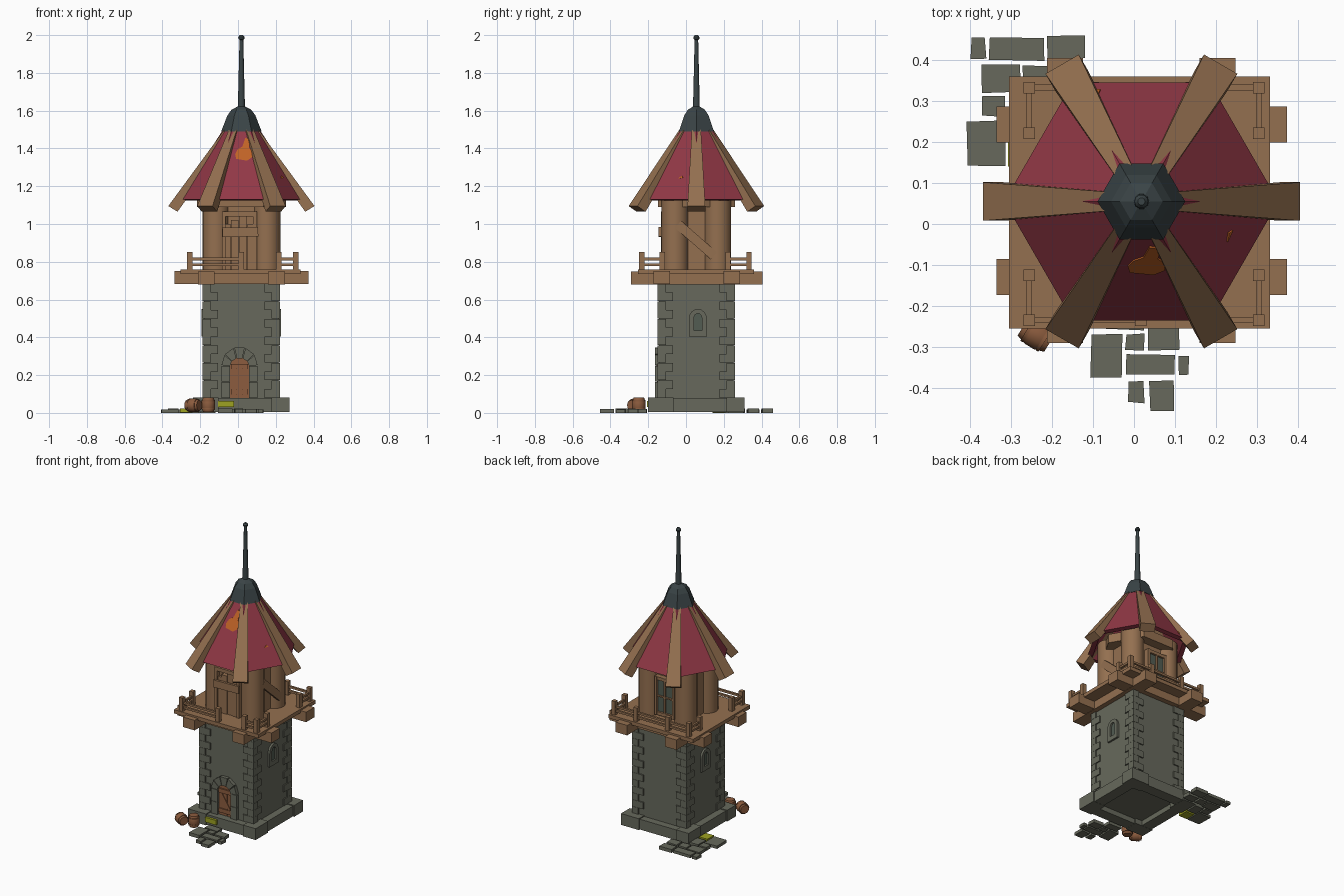
import bpy, bmesh, math, random
from mathutils import Matrix, Vector

if "Cube" in bpy.data.objects:
    bpy.data.objects.remove(bpy.data.objects["Cube"])

random.seed(4)
CX, CY = 0.018, 0.055          # tower axis


def mat(name, r, g, b):
    m = bpy.data.materials.new(name)
    m.diffuse_color = [((c / 255 + 0.055) / 1.055) ** 2.4 for c in (r, g, b)] + [1]
    m.use_nodes = True
    m.node_tree.nodes["Principled BSDF"].inputs["Base Color"].default_value = m.diffuse_color
    return m


STONE = mat("grey stone", 103, 105, 92)
WOOD = mat("light wood", 148, 112, 80)
PLANK = mat("dark wood", 140, 92, 62)
RED = mat("red roof", 146, 56, 70)
IRON = mat("dark iron", 58, 68, 70)
ORANGE = mat("orange patch", 192, 98, 38)
MOSS = mat("yellow moss", 158, 162, 34)
GLASS = mat("window glass", 82, 92, 82)


def loft(bm, *loops, closed=True):
    """Skin a row of equal-length point loops, capping both ends."""
    rings = [[bm.verts.new(p) for p in lp] for lp in loops]
    n = len(rings[0])
    for a, b in zip(rings, rings[1:]):
        for i in range(n):
            bm.faces.new((a[i], a[(i + 1) % n], b[(i + 1) % n], b[i]))
    if closed:
        bm.faces.new(rings[0][::-1])
        bm.faces.new(rings[-1])


def box(bm, x0, x1, y0, y1, z0, z1, M=Matrix()):
    q = [(x0, y0), (x1, y0), (x1, y1), (x0, y1)]
    loft(bm, *[[M @ Vector((x, y, z)) for x, y in q] for z in (z0, z1)])


def lathe(bm, prof, n, M, closed=True):
    loft(bm, *[[M @ Vector((r * math.cos(math.tau * i / n), r * math.sin(math.tau * i / n), z))
                for i in range(n)] for r, z in prof], closed=closed)


def plate(bm, pts, M, depth):
    """Extrude a local XZ outline outward along local -y."""
    loft(bm, *[[M @ Vector((x, y, z)) for x, z in pts] for y in (0, -depth)])


def done(name, bm, m, smooth=False):
    bmesh.ops.recalc_face_normals(bm, faces=bm.faces)
    me = bpy.data.meshes.new(name)
    bm.to_mesh(me)
    bm.free()
    me.materials.append(m)
    ob = bpy.data.objects.new(name, me)
    bpy.context.collection.objects.link(ob)
    if smooth:
        bpy.ops.object.select_all(action='DESELECT')
        ob.select_set(True)
        bpy.context.view_layer.objects.active = ob
        bpy.ops.object.shade_smooth_by_angle(angle=math.radians(40))
    return ob


T = Matrix.Translation
AXIS = T((CX, CY, 0))


def side(k):
    """Frame of a wall: k = 0 front, 1 right, 2 back, 3 left; local -y points out."""
    return AXIS @ Matrix.Rotation(k * math.pi / 2, 4, 'Z')


def arch(w, z0, zs, rise, n=8):
    return [(-w, z0), (w, z0)] + [(w * math.cos(math.pi * i / n), zs + rise * math.sin(math.pi * i / n))
                                  for i in range(n + 1)]


# plinth: open frame with corner blocks
bm = bmesh.new()
for k in range(4):
    box(bm, -0.18, 0.18, -0.246, -0.17, 0.006, 0.076, side(k))
    box(bm, -0.255, -0.12, -0.255, -0.16, 0.005, 0.082, side(k))
    box(bm, 0.16, 0.255, -0.255, -0.12, 0.005, 0.082, side(k))
done("plinth", bm, STONE)

# tower wall
bm = bmesh.new()
box(bm, -0.197, 0.197, -0.197, 0.197, 0.04, 0.69, AXIS)
done("tower_wall", bm, STONE)

# corner stones, long and short in turn
bm = bmesh.new()
for k in range(4):
    for i in range(13):
        w, d = (0.082, 0.045) if i % 2 else (0.045, 0.082)
        z = 0.08 + i * 0.0465
        box(bm, -0.205, -0.205 + w, -0.205, -0.205 + d, z, z + 0.0455, side(k))
done("corner_stones", bm, STONE)

# door surround: jamb blocks and wedge stones
bm = bmesh.new()
DOOR = T((0.008, CY - 0.19, 0))
for s in (-1, 1):
    for z in (0.08, 0.165):
        plate(bm, [(s * 0.05, z), (s * 0.096, z), (s * 0.096, z + 0.083), (s * 0.05, z + 0.083)], DOOR, 0.028)
for i in range(5):
    a, b = math.pi * (i + 0.04) / 5, math.pi * (i + 0.96) / 5
    pts = [(r * math.cos(t), 0.25 + h * math.sin(t))
           for r, h, t in ((0.05, 0.04, a), (0.096, 0.1, a), (0.096, 0.1, b), (0.05, 0.04, b))]
    plate(bm, pts, DOOR, 0.03)
done("door_surround", bm, STONE)

# door with bars and brace
bm = bmesh.new()
plate(bm, arch(0.05, 0.08, 0.25, 0.042), DOOR, 0.012)
for z in (0.098, 0.232):
    plate(bm, [(-0.045, z), (0.045, z), (0.045, z + 0.028), (-0.045, z + 0.028)], DOOR, 0.022)
plate(bm, [(-0.045, 0.215), (0.022, 0.126), (0.045, 0.126), (-0.022, 0.23)], DOOR, 0.018)
for x in (-0.045, -0.014, 0.017):
    plate(bm, [(x, 0.085), (x + 0.028, 0.085), (x + 0.028, 0.25), (x, 0.25)], DOOR, 0.015)
done("door", bm, PLANK)

# narrow windows on both sides
bm, gl = bmesh.new(), bmesh.new()
for k in (1, 3):
    M = side(k) @ T((0.008 if k == 1 else 0, -0.19, 0))
    o, n = arch(0.047, 0.405, 0.5, 0.05), arch(0.021, 0.435, 0.5, 0.027)
    for i in range(len(o)):
        j = (i + 1) % len(o)
        if (Vector(o[i]) - Vector(o[j])).length > 1e-5:
            plate(bm, [o[i], o[j], n[j], n[i]], M, 0.02)
    plate(gl, n, M, 0.009)
done("side_window_frames", bm, STONE)
done("side_window_glass", gl, GLASS)

# balcony beams and deck
bm = bmesh.new()
for y in (-0.129, 0.243):
    box(bm, -0.335, 0.374, y - 0.044, y + 0.044, 0.682, 0.75)
for x in (-0.168, 0.204):
    box(bm, x - 0.044, x + 0.044, -0.29, 0.405, 0.68, 0.748)
done("balcony_beams", bm, WOOD)
bm = bmesh.new()
box(bm, -0.305, 0.332, -0.255, 0.36, 0.735, 0.76)
done("balcony_deck", bm, WOOD)

# railings: broken on front and sides
bm = bmesh.new()


def rail(xa, ya, xb, yb):
    for x, y in ((xa, ya), (xb, yb)):
        box(bm, x - 0.014, x + 0.014, y - 0.014, y + 0.014, 0.755, 0.852)
    for z in (0.778, 0.808):
        box(bm, xa - 0.007, xb + 0.007, ya - 0.007, yb + 0.007, z, z + 0.014)


for x in (-0.256, 0.305):
    rail(x, -0.235, x, -0.125)
    rail(x, 0.222, x, 0.333)
rail(-0.256, -0.235, 0.017, -0.235)
rail(0.215, -0.235, 0.305, -0.235)
for xa, xb in ((-0.256, -0.1), (-0.1, 0.14), (0.14, 0.305)):
    rail(xa, 0.333, xb, 0.333)
done("railings", bm, WOOD)

# cabin: round corner posts and boarded walls
bm = bmesh.new()
for sx in (-1, 1):
    for sy in (-1, 1):
        lathe(bm, [(0.071, 0.755), (0.071, 1.16)], 20, T((CX + sx * 0.135, CY + sy * 0.113, 0)))
done("cabin_posts", bm, WOOD, True)
bm = bmesh.new()
box(bm, -0.155, 0.155, -0.14, 0.14, 0.755, 1.16, AXIS)
for i in range(4):
    x = -0.08 + i * 0.043
    box(bm, x, x + 0.04, -0.121 - 0.004 * (i % 2), -0.07, 0.757, 1.0 + 0.02 * (i % 3))
for x in (-0.085, 0.08):
    box(bm, x, x + 0.02, -0.132, -0.07, 0.757, 1.06)
box(bm, -0.085, 0.1, -0.132, -0.07, 1.04, 1.065)
done("cabin_walls", bm, WOOD)
bm = bmesh.new()
box(bm, -0.095, 0.095, -0.146, -0.13, -0.025, 0.025,
    T((0.012, 0, 0.957)) @ Matrix.Rotation(-0.02, 4, 'Y'))
box(bm, -0.127, 0.127, -0.205, -0.185, -0.025, 0.025,
    side(1) @ T((-0.002, 0, 0.915)) @ Matrix.Rotation(0.72, 4, 'Y'))
done("nailed_boards", bm, WOOD)

# back window
W = side(2) @ T((0.015, -0.13, 0))
bm = bmesh.new()
box(bm, -0.06, 0.06, -0.03, 0, 0.8, 1.02, W)
done("back_window_glass", bm, GLASS)
bm = bmesh.new()
for x, w in ((-0.075, 0.018), (-0.004, 0.008), (0.057, 0.018)):
    box(bm, x, x + w, -0.045, 0, 0.78, 1.04, W)
for z, h in ((0.78, 0.022), (0.905, 0.008), (1.018, 0.022)):
    box(bm, -0.075, 0.075, -0.043, 0, z, z + h, W)
done("back_window_frame", bm, WOOD)

# six-sided roof shell and its wooden ceiling
bm = bmesh.new()
lathe(bm, [(0.3, 1.125), (0.335, 1.13), (0.1, 1.495), (0.07, 1.49), (0.3, 1.125)], 6, AXIS, closed=False)
bmesh.ops.remove_doubles(bm, verts=bm.verts, dist=1e-5)
done("roof_panels", bm, RED)
bm = bmesh.new()
lathe(bm, [(0.235, 1.09), (0.235, 1.15)], 6, AXIS)
done("roof_ceiling", bm, WOOD)

# flared roof ribs
bm = bmesh.new()
for k in range(6):
    M = AXIS @ Matrix.Rotation(k * math.pi / 3, 4, 'Z')
    ends = [[(0.09, -0.024, 1.5), (0.09, 0.024, 1.5), (0.05, 0.024, 1.47), (0.05, -0.024, 1.47)],
            [(0.387, -0.047, 1.095), (0.387, 0.047, 1.095), (0.338, 0.047, 1.065), (0.338, -0.047, 1.065)]]
    loft(bm, *[[M @ Vector(p) for p in e] for e in ends])
done("roof_ribs", bm, WOOD)

# orange patches lying on the roof slope
bm = bmesh.new()


def slope_patch(k, pts):
    M = AXIS @ Matrix.Rotation(k * math.pi / 3, 4, 'Z')
    ap = lambda z: 0.866 * (0.1 + (1.495 - z) * 0.235 / 0.365)
    loft(bm, *[[M @ Vector((x, -ap(z) - o, z)) for x, z in pts] for o in (-0.002, 0.004)])


slope_patch(0, [(-0.028, 1.345), (0.03, 1.335), (0.058, 1.355), (0.055, 1.39), (0.04, 1.405),
                (0.05, 1.45), (0.02, 1.455), (0.005, 1.41), (-0.02, 1.395), (-0.033, 1.37)])
slope_patch(3, [(0.1, 1.165), (0.125, 1.165), (0.125, 1.185), (0.105, 1.185)])
slope_patch(1, [(0.02, 1.24), (0.05, 1.245), (0.04, 1.255)])
done("roof_patches", bm, ORANGE)

# iron cap and spire
bm = bmesh.new()
lathe(bm, [(0.107, 1.49), (0.074, 1.575), (0.052, 1.605), (0.02, 1.622)], 6, AXIS)
done("roof_cap", bm, IRON)
bm = bmesh.new()
lathe(bm, [(0.019, 1.61), (0.01, 1.975), (0.016, 1.98), (0.017, 1.989), (0.009, 2.0)], 10, AXIS)
done("spire", bm, IRON, True)

# loose paving slabs: x0, x1, y0, y1
SLABS = [(-.108, -.028, -.375, -.266), (-.023, .026, -.31, -.266), (.03, .113, -.31, -.25),
         (-.023, .1, -.37, -.315), (.105, .137, -.372, -.32), (-.016, .026, -.438, -.382),
         (.035, .1, -.457, -.38), (-.075, .025, -.26, -.205),
         (-.4, -.36, .4, .46), (-.356, -.215, .396, .457), (-.213, -.118, .4, .46),
         (-.373, -.276, .318, .39), (-.273, -.21, .33, .39), (-.373, -.313, .26, .313),
         (-.41, -.313, .14, .254), (-.308, -.24, .22, .31), (-.2, -.12, .325, .39)]
bm = bmesh.new()
for x0, x1, y0, y1 in SLABS:
    j = lambda: random.uniform(0, 0.005)
    q = [(x0 + j(), y0 + j()), (x1 - j(), y0 + j()), (x1 - j(), y1 - j()), (x0 + j(), y1 - j())]
    h = random.uniform(0.018, 0.024)
    loft(bm, [(x, y, 0) for x, y in q], [(x, y, h) for x, y in q])
done("paving_slabs", bm, STONE)

# moss on the plinth and on one slab
bm = bmesh.new()
box(bm, -0.105, -0.02, -0.207, -0.19, 0.03, 0.062)
box(bm, -0.308, -0.245, 0.14, 0.21, 0.002, 0.024)
done("moss", bm, MOSS)

# barrels: one lying, one standing, with hoops
staves, hoops = bmesh.new(), bmesh.new()
lying = T((-0.237, -0.268, 0.04)) @ Matrix.Rotation(-0.55, 4, 'Z') @ Matrix.Rotation(math.pi / 2, 4, 'Y')
for M in (lying, T((-0.157, -0.25, 0.043))):
    lathe(staves, [(0.028, -0.038), (0.036, -0.013), (0.036, 0.013), (0.028, 0.038)], 12, M)
    for z in (-0.022, 0.022):
        lathe(hoops, [(0.0355, z - 0.004), (0.0355, z + 0.004)], 12, M)
done("barrels", staves, PLANK, True)
done("barrel_hoops", hoops, PLANK, True)
